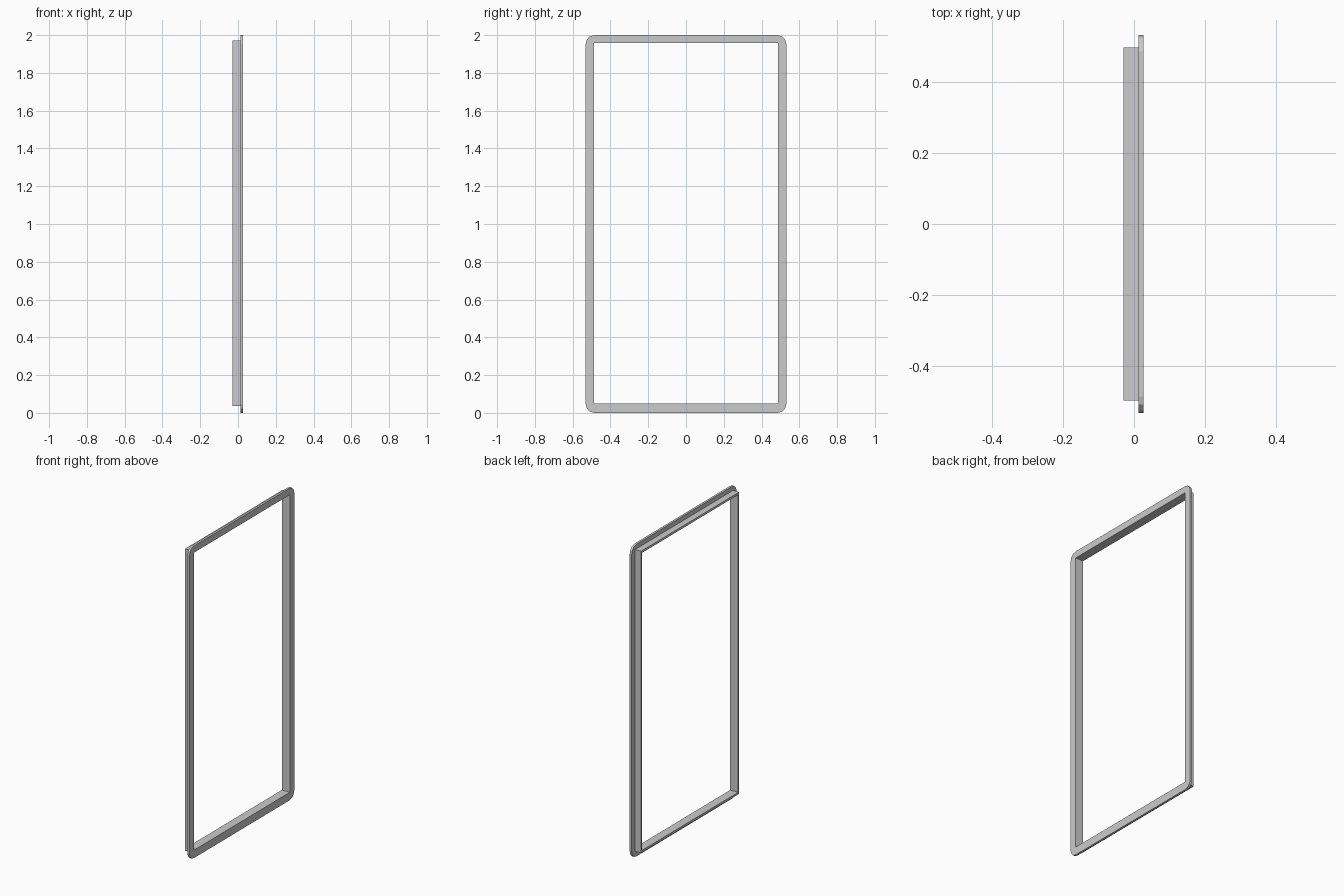
import bpy, bmesh
from math import cos, sin, pi

if "Cube" in bpy.data.objects:
    bpy.data.objects.remove(bpy.data.objects["Cube"])

SEG = 3           # segments per rounded corner
Z_MID = 1.002     # centre height of the opening


def ring(bm, x, half_y, z_low, z_high, radius):
    """Closed rectangular loop in the YZ plane with rounded corners."""
    verts = []
    corners = [(1, 1), (-1, 1), (-1, -1), (1, -1)]
    for i, (sy, sz) in enumerate(corners):
        cy = sy * (half_y - radius)
        cz = z_high - radius if sz > 0 else z_low + radius
        for k in range(SEG + 1):
            a = (i + k / SEG) * pi / 2
            verts.append(bm.verts.new((x, cy + radius * cos(a), cz + radius * sin(a))))
    return verts


# L-shaped section of the frame: x, half width, bottom, top, corner radius
inner = (0.486, 0.051, 1.957, 0)
sleeve = (0.496, 0.037, 1.971, 0)
flange = (0.531, 0.0, 2.0, 0.046)
section = [
    (-0.029, *inner), (-0.029, *sleeve), (0.013, *sleeve),
    (0.013, *flange), (0.027, *flange), (0.027, *inner),
]

# Sweep the section around the opening
bm = bmesh.new()
rings = [ring(bm, *s) for s in section]
for a, b in zip(rings, rings[1:] + rings[:1]):
    n = len(a)
    for j in range(n):
        k = (j + 1) % n
        bm.faces.new((a[j], a[k], b[k], b[j]))
bmesh.ops.remove_doubles(bm, verts=bm.verts, dist=1e-5)
bmesh.ops.recalc_face_normals(bm, faces=bm.faces)

mesh = bpy.data.meshes.new("door_frame")
bm.to_mesh(mesh)
bm.free()
frame = bpy.data.objects.new("door_frame", mesh)
bpy.context.collection.objects.link(frame)
